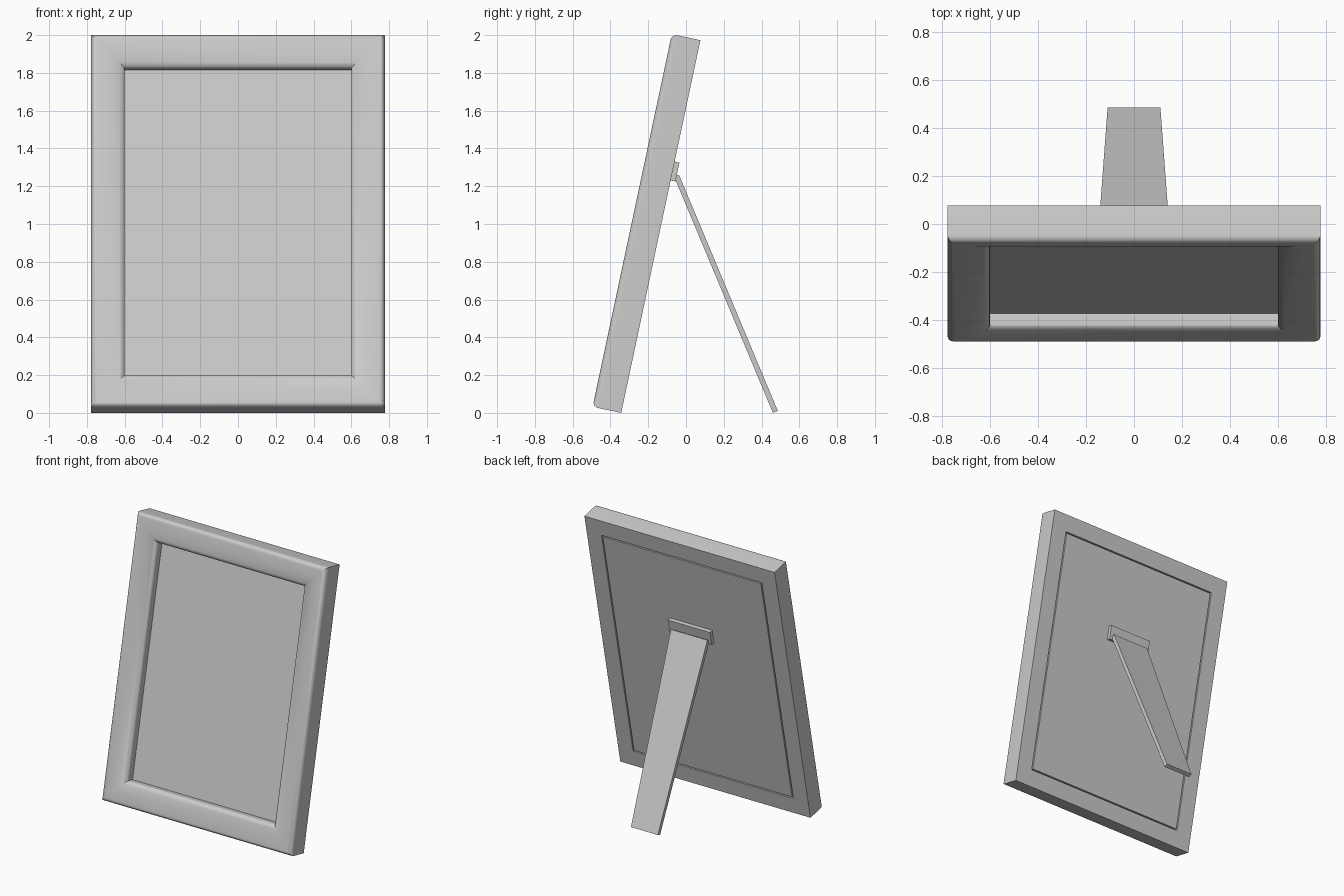
import bpy, bmesh, math
from mathutils import Matrix

if "Cube" in bpy.data.objects:
    bpy.data.objects.remove(bpy.data.objects["Cube"])

HALF_W, HEIGHT, RAIL = 0.777, 2.017, 0.177
TILT = Matrix.Translation((0, -0.343, 0)) @ Matrix.Rotation(math.radians(-12), 4, 'X')
LEAN = Matrix.Translation((0, 0.473, 0.0055)) @ Matrix.Rotation(math.radians(22.7), 4, 'X')

grey = bpy.data.materials.new("plain_grey")
grey.diffuse_color = (0.6, 0.6, 0.6, 1)
grey.use_nodes = True
grey.node_tree.nodes["Principled BSDF"].inputs["Base Color"].default_value = grey.diffuse_color


def finish(name, bm, matrix, smooth=False):
    bmesh.ops.recalc_face_normals(bm, faces=bm.faces[:])
    bm.transform(matrix)
    mesh = bpy.data.meshes.new(name)
    bm.to_mesh(mesh)
    bm.free()
    mesh.materials.append(grey)
    obj = bpy.data.objects.new(name, mesh)
    bpy.context.collection.objects.link(obj)
    if smooth:
        bpy.ops.object.select_all(action='DESELECT')
        obj.select_set(True)
        bpy.context.view_layer.objects.active = obj
        bpy.ops.object.shade_smooth_by_angle(angle=math.radians(30))
    return obj


def slab(name, matrix, half_bottom, half_top, z0, z1, y0, y1):
    """Box with separate bottom and top widths."""
    bm = bmesh.new()
    rings = [[bm.verts.new((x, y, z)) for x, y in
              ((-h, y0), (h, y0), (h, y1), (-h, y1))]
             for h, z in ((half_bottom, z0), (half_top, z1))]
    bm.faces.new(rings[0])
    bm.faces.new(rings[1])
    for i in range(4):
        j = (i + 1) % 4
        bm.faces.new((rings[0][i], rings[0][j], rings[1][j], rings[1][i]))
    return finish(name, bm, matrix)


# Moulding profile: (distance in from outer edge, distance forward from back)
profile = [(0, 0)]
for i in range(9):                      # small outer round
    a = math.pi / 2 * i / 8
    profile.append((0.03 - 0.03 * math.cos(a), 0.125 + 0.03 * math.sin(a)))
for i in range(15):                     # broad fall towards the opening
    a = math.pi / 2 * i / 14
    profile.append((0.06 + (RAIL - 0.06) * math.sin(a), 0.115 + 0.04 * math.cos(a)))
profile += [(RAIL, 0.069), (0.122, 0.069), (0.122, 0)]   # lip and rebate

# Mitred frame: one ring of profile points at each corner
bm = bmesh.new()
corners = []
for sx, top in ((-1, 0), (1, 0), (1, 1), (-1, 1)):
    corners.append([bm.verts.new((sx * (HALF_W - w), -u, HEIGHT - w if top else w))
                    for w, u in profile])
for c in range(4):
    a, b = corners[c], corners[(c + 1) % 4]
    for i in range(len(profile)):
        j = (i + 1) % len(profile)
        bm.faces.new((a[i], a[j], b[j], b[i]))
finish("frame_moulding", bm, TILT, smooth=True)

# Picture panel and backing board, with a thin gap around the board
w = HALF_W - 0.122
slab("picture_panel", TILT, w, w, 0.122, HEIGHT - 0.122, -0.069, -0.045)
w = HALF_W - 0.131
slab("backing_board", TILT, w, w, 0.131, HEIGHT - 0.131, -0.045, 0)

# Hinge block and tapering easel leg
slab("hinge_block", TILT, 0.172, 0.172, 1.258, 1.36, -0.005, 0.026)
slab("easel_leg", LEAN, 0.11, 0.149, 0, 1.355, -0.014, 0.014)
